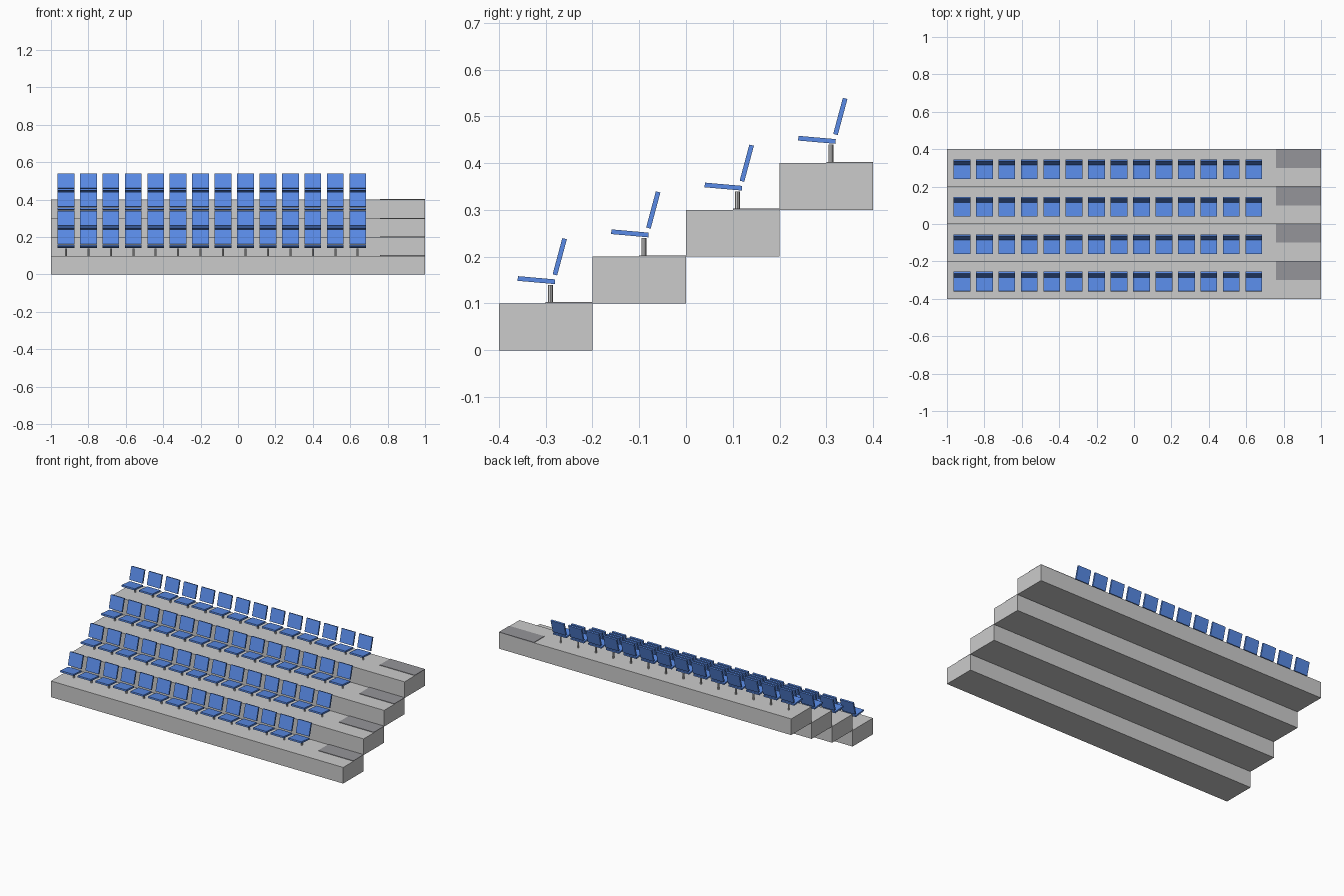
import bpy
from math import radians

if "Cube" in bpy.data.objects:
    bpy.data.objects.remove(bpy.data.objects["Cube"])

ROWS, SEATS = 4, 14
PITCH, RISE, SPACING = 0.2, 0.1, 0.12


def material(name, color):
    mat = bpy.data.materials.new(name)
    mat.diffuse_color = color
    mat.use_nodes = True
    mat.node_tree.nodes["Principled BSDF"].inputs["Base Color"].default_value = mat.diffuse_color
    return mat


def box_mesh(name, size, mat=None):
    x, y, z = (s / 2 for s in size)
    verts = [(a, b, c) for a in (-x, x) for b in (-y, y) for c in (-z, z)]
    faces = [(0, 1, 3, 2), (4, 6, 7, 5), (0, 4, 5, 1),
             (2, 3, 7, 6), (0, 2, 6, 4), (1, 5, 7, 3)]
    mesh = bpy.data.meshes.new(name)
    mesh.from_pydata(verts, [], faces)
    if mat:
        mesh.materials.append(mat)
    return mesh


def place(name, mesh, loc, tilt=0):
    ob = bpy.data.objects.new(name, mesh)
    ob.location = loc
    ob.rotation_euler.x = radians(tilt)
    bpy.context.collection.objects.link(ob)
    return ob


blue = material("seat_blue", (0.1, 0.26, 0.8, 1))
dark = material("aisle_grey", (0.3, 0.3, 0.32, 1))

# Shared part meshes
step = box_mesh("step", (2, PITCH, RISE))
pad = box_mesh("aisle_pad", (0.24, 0.1, 0.006), dark)
pan = box_mesh("seat_pan", (0.09, 0.08, 0.01), blue)
back = box_mesh("seat_back", (0.09, 0.01, 0.08), blue)

# Seat post
bpy.ops.mesh.primitive_cylinder_add(vertices=8, radius=0.0053, depth=0.04)
template = bpy.context.object
post = template.data
post.name = "seat_post"
bpy.data.objects.remove(template)

for r in range(ROWS):
    y = -0.3 + r * PITCH      # middle of this step
    z = (r + 1) * RISE        # top of this step
    # Terrace step and its aisle pad
    place(f"step_{r + 1}", step, (0, y, z - RISE / 2))
    place(f"aisle_pad_{r + 1}", pad, (0.88, y + 0.05, z))
    # Row of seats
    for s in range(SEATS):
        x = -0.92 + s * SPACING
        tag = f"{r + 1}_{s + 1}"
        place(f"seat_post_{tag}", post, (x, y + 0.01, z + 0.02))
        place(f"seat_pan_{tag}", pan, (x, y - 0.02, z + 0.05), -5)
        place(f"seat_back_{tag}", back, (x, y + 0.03, z + 0.1), -15)
